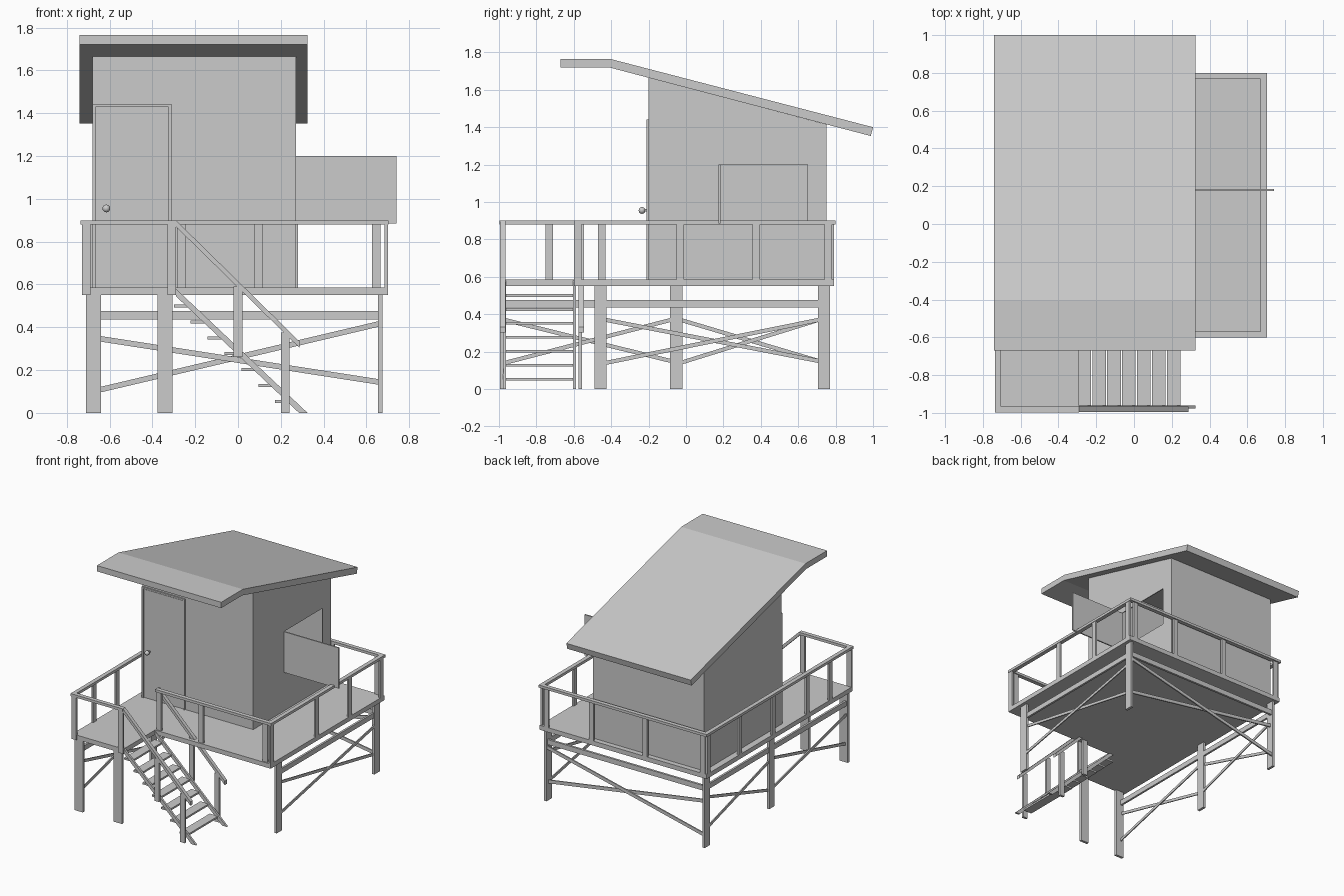
import bpy, bmesh
from mathutils import Vector

cube = bpy.data.objects.get("Cube")
if cube:
    bpy.data.objects.remove(cube, do_unlink=True)

grey = bpy.data.materials.new("painted_grey")
grey.use_nodes = True
COLOUR = (0.6, 0.6, 0.6, 1)
grey.diffuse_color = COLOUR
grey.node_tree.nodes["Principled BSDF"].inputs["Base Color"].default_value = COLOUR


def add(name, bm):
    bmesh.ops.recalc_face_normals(bm, faces=bm.faces)
    me = bpy.data.meshes.new(name)
    bm.to_mesh(me)
    bm.free()
    me.materials.append(grey)
    ob = bpy.data.objects.new(name, me)
    bpy.context.collection.objects.link(ob)
    return ob


def prism(name, axis, pts, lo, hi):
    """Extrude a flat profile along one axis from lo to hi."""
    place = {"x": lambda a, b, t: (t, a, b),
             "y": lambda a, b, t: (a, t, b),
             "z": lambda a, b, t: (a, b, t)}[axis]
    bm = bmesh.new()
    ends = [[bm.verts.new(place(a, b, t)) for a, b in pts] for t in (lo, hi)]
    for ring in ends:
        bm.faces.new(ring)
    n = len(pts)
    for i in range(n):
        j = (i + 1) % n
        bm.faces.new((ends[0][i], ends[0][j], ends[1][j], ends[1][i]))
    return add(name, bm)


def box(name, x0, x1, y0, y1, z0, z1):
    return prism(name, "z", [(x0, y0), (x1, y0), (x1, y1), (x0, y1)], z0, z1)


def board(name, axis, p, q, w, lo, hi):
    """Sloping board with upright ends; w is its upright height."""
    h = w / 2
    pts = [(p[0], p[1] - h), (q[0], q[1] - h), (q[0], q[1] + h), (p[0], p[1] + h)]
    return prism(name, axis, pts, lo, hi)


# Main outline
L, R, F, B = -0.73, 0.70, -0.60, 0.79     # deck edges
PF, PR = -0.985, -0.29                    # porch front and right edge
FLOOR, RAIL = 0.585, 0.88

# Deck with porch
prism("deck", "z", [(L, PF), (PR, PF), (PR, F), (R, F), (R, B), (L, B)], 0.55, FLOOR)

# Hut with sloping top, hollow, with a window opening
hut = prism("hut", "x", [(-0.2, 0.575), (0.75, 0.575), (0.75, 1.415), (-0.2, 1.665)], -0.68, 0.27)
cutter = box("window_cutter", 0.2, 0.35, 0.185, 0.65, 0.9, 1.2)
cutter.hide_render = True
shell = hut.modifiers.new("shell", "SOLIDIFY")
shell.thickness, shell.offset = 0.012, -1
hole = hut.modifiers.new("window", "BOOLEAN")
hole.object, hole.operation, hole.solver = cutter, "DIFFERENCE", "EXACT"
bpy.context.view_layer.objects.active = hut
for m in ("shell", "window"):
    bpy.ops.object.modifier_apply(modifier=m)
bpy.data.objects.remove(cutter, do_unlink=True)
box("window_shutter", 0.27, 0.74, 0.175, 0.185, 0.885, 1.2)

# Roof
prism("roof", "x", [(-0.67, 1.72), (-0.67, 1.765), (-0.405, 1.765), (1.0, 1.4),
                    (0.988, 1.353), (-0.412, 1.72)], -0.74, 0.325)

# Door, frame and knob
box("door", -0.655, -0.33, -0.204, -0.198, 0.595, 1.425)
for i, x in enumerate((-0.68, -0.325)):
    box(f"door_jamb_{i}", x, x + 0.015, -0.21, -0.198, FLOOR, 1.44)
box("door_head", -0.68, -0.31, -0.21, -0.198, 1.43, 1.442)
box("door_knob_stem", -0.622, -0.608, -0.23, -0.2, 0.948, 0.962)
bm = bmesh.new()
bmesh.ops.create_uvsphere(bm, u_segments=16, v_segments=10, radius=0.018)
bmesh.ops.translate(bm, verts=bm.verts, vec=Vector((-0.615, -0.235, 0.955)))
knob = add("door_knob", bm)
knob.data.shade_smooth()

# Top rails
W = 0.032
TOP = RAIL + 0.02
box("rail_left", L - 0.007, L + W - 0.007, PF - 0.012, B + 0.01, RAIL, TOP)
box("rail_right", R - W + 0.003, R + 0.003, F, B + 0.01, RAIL, TOP)
box("rail_back", L, R, B + 0.01 - W, B + 0.01, RAIL, TOP)
box("rail_front", PR, R, F, F + W, RAIL, TOP)
box("rail_porch", L, PR, PF - 0.012, PF - 0.012 + W, RAIL, TOP)

# Rail posts, flat boards along each side
T, P = 0.015, 0.02
for y in (-0.73, -0.45, -0.03, 0.375, 0.76):
    box("rail_post_left", L, L + T, y - P, y + P, FLOOR, RAIL)
for y in (F + P, -0.03, 0.375, 0.76):
    box("rail_post_right", R - T, R, y - P, y + P, FLOOR, RAIL)
for x in (-0.695, -0.2, 0.26, 0.645):
    box("rail_post_back", x - P, x + P, B - T, B, FLOOR, RAIL)
for x in (-0.265, 0.095, 0.645):
    box("rail_post_front", x - P, x + P, F + 0.01, F + 0.01 + T, FLOOR, RAIL)
for x in (L + P, -0.31):
    box("rail_post_porch", x - P, x + P, PF - T + 0.005, PF + 0.005, 0.55, RAIL)

# Legs
LX, RX, T = -0.7, 0.655, 0.02
for x, y in ((RX, -0.49), (RX, 0.705), (LX, -0.085), (LX, 0.705)):
    box("leg", x, x + T, y, y + 0.066, 0, 0.55)
for x in (-0.71, -0.375):
    box("porch_leg", x, x + 0.07, PF, PF + T, 0, 0.55)

# Level beams under the deck
box("beam_right", RX, RX + 0.016, -0.45, 0.74, 0.437, 0.476)
box("beam_left", LX + 0.002, LX + 0.018, -0.97, 0.74, 0.437, 0.476)
box("beam_back", LX, RX, 0.745, 0.762, 0.437, 0.476)

# Crossed braces, one pair per bay
for x, y0, y1 in ((RX, -0.43, 0.71), (LX, -0.03, 0.71), (LX, -0.97, -0.08)):
    board("brace_falling", "x", (y0, 0.37), (y1, 0.15), 0.022, x + 0.001, x + 0.009)
    board("brace_rising", "x", (y0, 0.14), (y1, 0.37), 0.022, x + 0.011, x + 0.019)
board("brace_back_falling", "y", (LX, 0.355), (RX, 0.145), 0.026, 0.74, 0.75)
board("brace_back_rising", "y", (LX, 0.095), (RX, 0.415), 0.026, 0.755, 0.765)

# Stairs
for i in range(7):
    x, z = -0.3 + 0.079 * i, 0.5 - 0.0745 * i
    box("tread", x, x + 0.072, -0.965, -0.595, z - 0.007, z + 0.007)
for y, post, hand in ((-0.97, -0.985, -0.98), (-0.595, -0.565, -0.56)):
    prism("stringer", "y", [(PR, 0.58), (PR, 0.545), (0.285, 0), (0.325, 0)], y - 0.008, y + 0.008)
    board("handrail", "y", (PR, 0.885), (0.288, 0.318), 0.03, hand - 0.014, hand + 0.014)
    for x, z0, z1 in ((0, 0.26, 0.59), (0.22, 0, 0.375)):
        box("stair_post", x - P, x + P, post - 0.009, post + 0.009, z0, z1)
